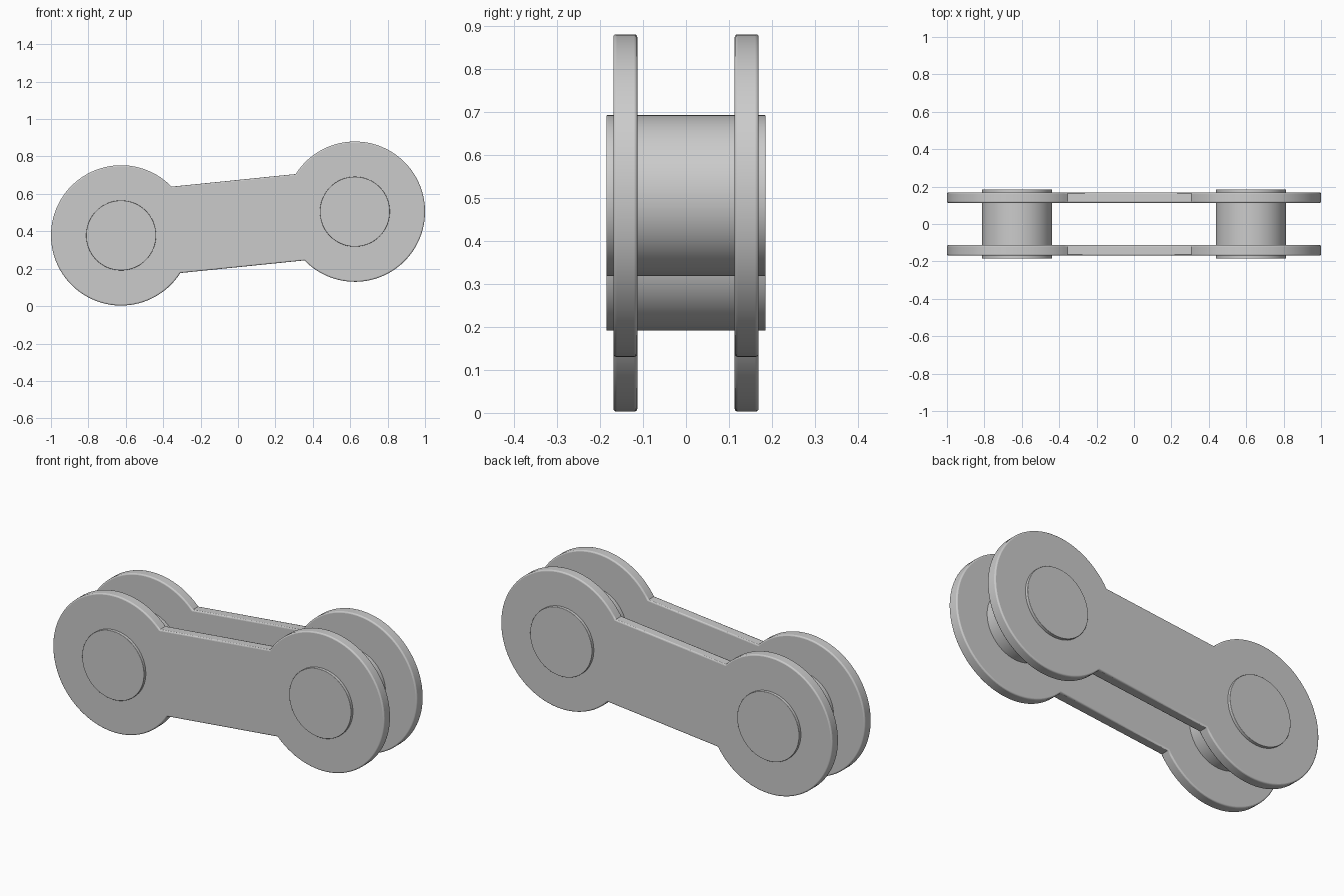
import bpy, bmesh
from math import sin, cos, asin, atan2, pi, radians
from mathutils import Vector

if "Cube" in bpy.data.objects:
    bpy.data.objects.remove(bpy.data.objects["Cube"])

END_A = Vector((-0.625, 0.378))   # link ends in the x-z plane
END_B = Vector((0.625, 0.505))
PLATE_R, PIN_R, BAR_HALF = 0.375, 0.187, 0.232
PLATE_IN, PLATE_OUT, PIN_HALF = 0.113, 0.169, 0.185


def smooth(obj):
    bpy.ops.object.select_all(action='DESELECT')
    obj.select_set(True)
    bpy.context.view_layer.objects.active = obj
    bpy.ops.object.shade_smooth_by_angle(angle=radians(30))


def extruded(name, outline, y0, y1, bevel):
    """Extrude an x-z outline along y, with softly rounded rims."""
    bm = bmesh.new()
    face = bm.faces.new([bm.verts.new((x, y0, z)) for x, z in outline])
    ext = bmesh.ops.extrude_face_region(bm, geom=[face])
    moved = [g for g in ext['geom'] if isinstance(g, bmesh.types.BMVert)]
    bmesh.ops.translate(bm, verts=moved, vec=(0, y1 - y0, 0))
    bmesh.ops.recalc_face_normals(bm, faces=bm.faces)
    mesh = bpy.data.meshes.new(name)
    bm.to_mesh(mesh)
    bm.free()
    obj = bpy.data.objects.new(name, mesh)
    bpy.context.collection.objects.link(obj)
    smooth(obj)
    mod = obj.modifiers.new("rim", 'BEVEL')
    mod.width, mod.segments = bevel, 3
    mod.limit_method, mod.angle_limit = 'ANGLE', radians(70)
    return obj


def arc(centre, radius, start, sweep, n):
    return [(centre.x + radius * cos(start + sweep * i / n),
             centre.y + radius * sin(start + sweep * i / n)) for i in range(n + 1)]


# Dog-bone outline: two round ends joined by a straight bar
axis = atan2(END_B.y - END_A.y, END_B.x - END_A.x)
gap = asin(BAR_HALF / PLATE_R)
sweep = 2 * (pi - gap)
link = (arc(END_A, PLATE_R, axis + gap, sweep, 72)
        + arc(END_B, PLATE_R, axis + pi + gap, sweep, 72))

# Side plates
extruded("front_link_plate", link, -PLATE_OUT, -PLATE_IN, 0.007)
extruded("back_link_plate", link, PLATE_IN, PLATE_OUT, 0.007)

# Pins running through both plates
for name, centre in (("left_pin", END_A), ("right_pin", END_B)):
    extruded(name, arc(centre, PIN_R, 0, 2 * pi * 63 / 64, 63),
             -PIN_HALF, PIN_HALF, 0.002)
